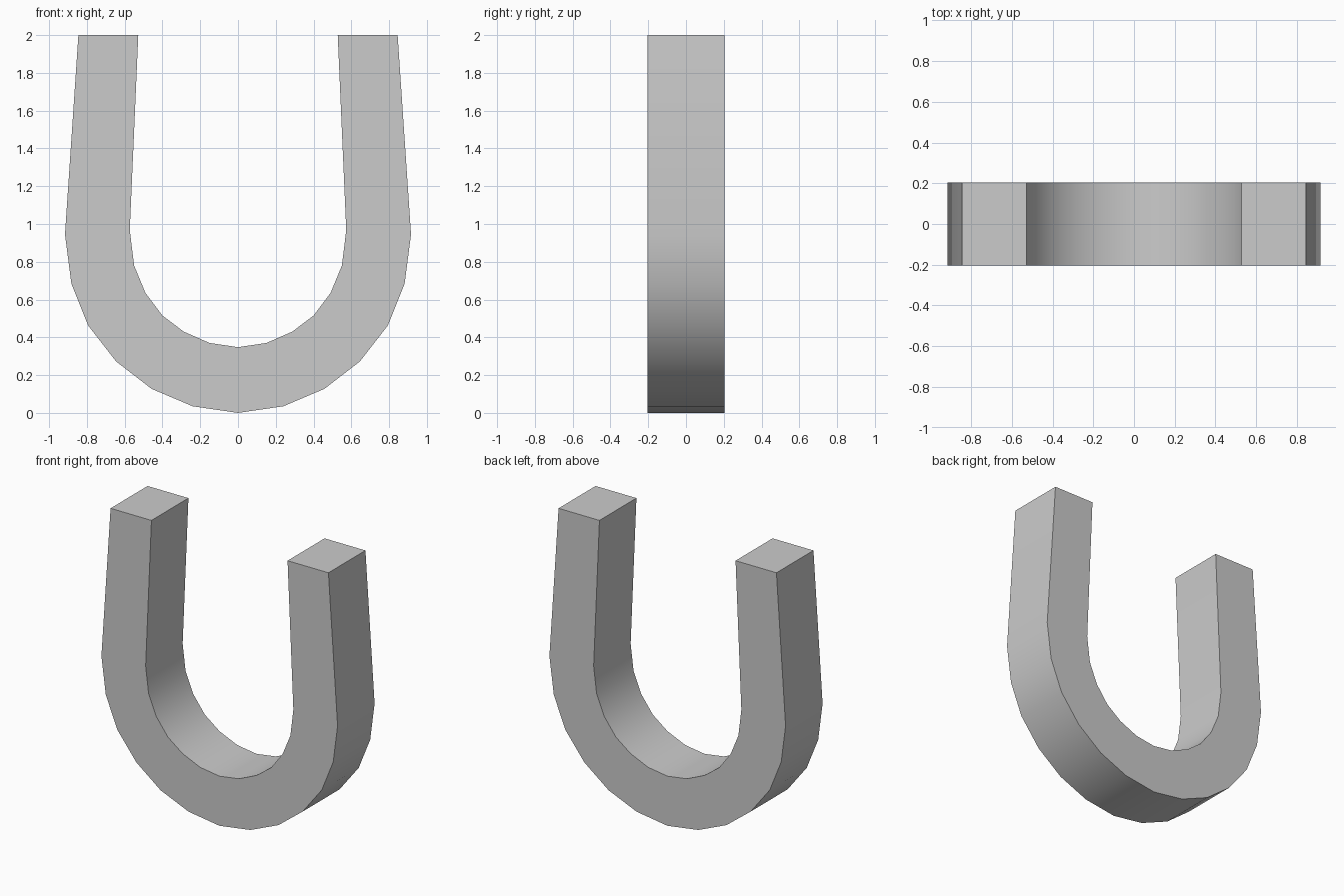
import bpy, bmesh, math

if "Cube" in bpy.data.objects:
    bpy.data.objects.remove(bpy.data.objects["Cube"])

HALF_DEPTH = 0.205

# Right half of the profile (x, z), from bottom centre to arm tip
OUTER = [(0, 0), (0.24, 0.035), (0.457, 0.127), (0.645, 0.272),
         (0.793, 0.462), (0.882, 0.683), (0.916, 0.945), (0.845, 2.0)]
INNER = [(0, 0.348), (0.15, 0.37), (0.287, 0.43), (0.40, 0.515),
         (0.49, 0.635), (0.55, 0.78), (0.573, 0.967), (0.528, 2.0)]


def mirrored(half):
    """Full left-to-right chain from a right half chain."""
    return [(-x, z) for x, z in reversed(half[1:])] + half


# Front face as a strip of quads, extruded to the back
bm = bmesh.new()
outer = [bm.verts.new((x, -HALF_DEPTH, z)) for x, z in mirrored(OUTER)]
inner = [bm.verts.new((x, -HALF_DEPTH, z)) for x, z in mirrored(INNER)]
for i in range(len(outer) - 1):
    bm.faces.new((outer[i], outer[i + 1], inner[i + 1], inner[i]))
ext = bmesh.ops.extrude_face_region(bm, geom=bm.faces[:], use_keep_orig=True)
back = [v for v in ext["geom"] if isinstance(v, bmesh.types.BMVert)]
bmesh.ops.translate(bm, verts=back, vec=(0, 2 * HALF_DEPTH, 0))
bmesh.ops.recalc_face_normals(bm, faces=bm.faces[:])

mesh = bpy.data.meshes.new("horseshoe_bar")
bm.to_mesh(mesh)
bm.free()
bar = bpy.data.objects.new("horseshoe_bar", mesh)
bpy.context.collection.objects.link(bar)

# Smooth curve around the bend, sharp long edges and tips
bpy.context.view_layer.objects.active = bar
bar.select_set(True)
bpy.ops.object.shade_smooth_by_angle(angle=math.radians(35))
